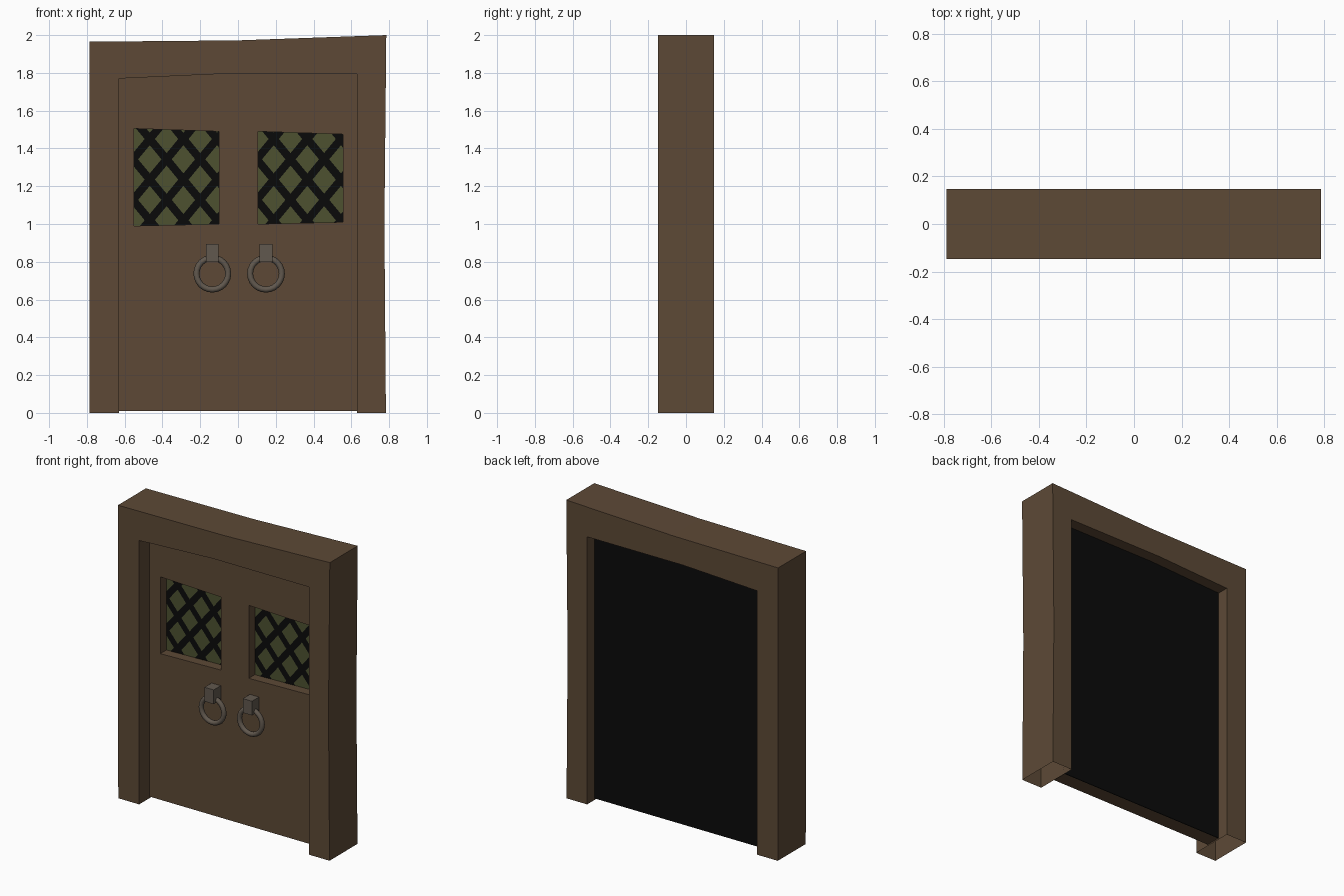
import bpy, bmesh, math
from mathutils import Vector

if "Cube" in bpy.data.objects:
    bpy.data.objects.remove(bpy.data.objects["Cube"])


def material(name, rgb):
    m = bpy.data.materials.new(name)
    lin = [((c / 255 + 0.055) / 1.055) ** 2.4 if c > 10 else c / 255 / 12.92 for c in rgb]
    m.diffuse_color = (*lin, 1)
    m.use_nodes = True
    m.node_tree.nodes["Principled BSDF"].inputs["Base Color"].default_value = m.diffuse_color
    return m


brown = material("brown_wood", (93, 73, 54))
black = material("black", (10, 10, 10))
green = material("dark_green_glass", (77, 81, 48))
grey = material("grey_iron", (97, 88, 78))


def finish(bm, name, mat):
    me = bpy.data.meshes.new(name)
    bm.to_mesh(me)
    bm.free()
    ob = bpy.data.objects.new(name, me)
    bpy.context.collection.objects.link(ob)
    if mat:
        me.materials.append(mat)
    return ob


def slab(name, profile, y0, y1, mat, open_bottom=False):
    """Extrude an x/z outline from y0 to y1."""
    bm = bmesh.new()
    face = bm.faces.new([bm.verts.new((x, y0, z)) for x, z in profile])
    ext = bmesh.ops.extrude_face_region(bm, geom=[face])
    for g in ext["geom"]:
        if isinstance(g, bmesh.types.BMVert):
            g.co.y = y1
    bmesh.ops.recalc_face_normals(bm, faces=bm.faces)
    if open_bottom:
        low = [f for f in bm.faces if all(v.co.z < 0.02 for v in f.verts)]
        bmesh.ops.delete(bm, geom=low, context='FACES')
    return finish(bm, name, mat)


# Crooked door frame, hollow underneath
opening_top = [(-0.63, 1.77), (-0.08, 1.795), (0.63, 1.795)]
slab("door_frame",
     [(-0.785, 0), (-0.787, 1.965), (0, 1.972), (0.785, 2.0), (0.775, 1.0), (0.783, 0), (0.63, 0)]
     + opening_top[::-1] + [(-0.63, 0)],
     -0.148, 0.148, brown, open_bottom=True)

# Door leaf and its black back plate
leaf = [(-0.63, 0.01)] + opening_top + [(0.63, 0.01)]
door = slab("door", leaf, -0.037, 0.064, brown)
slab("door_back", leaf, 0.064, 0.069, black)

# Windows: recess cut in the door, glass plate, diagonal lattice
windows = {
    "left": [(-0.55, 0.99), (-0.55, 1.505), (-0.10, 1.49), (-0.10, 1.0)],
    "right": [(0.106, 1.0), (0.106, 1.49), (0.555, 1.475), (0.555, 1.01)],
}
GLASS_Y = 0.030
STEP_X, STEP_Z, BAR = 0.178, 0.215, 0.042


def lattice(name, quad, node):
    bm = bmesh.new()
    for s in (-1, 1):
        d = Vector((STEP_X, 0, s * STEP_Z)).normalized()
        n = Vector((-d.z, 0, d.x)) * BAR / 2
        for k in range(-4, 5):
            c = Vector((node[0] + k * STEP_X, GLASS_Y - 0.003 - 0.0005 * s, node[1]))
            bm.faces.new([bm.verts.new(p) for p in
                          (c - d * 2 - n, c + d * 2 - n, c + d * 2 + n, c - d * 2 + n)])
    # clip the bars to the window outline
    centre = sum((Vector((x, 0, z)) for x, z in quad), Vector()) / 4
    for i in range(4):
        a, b = (Vector((q[0], 0, q[1])) for q in (quad[i], quad[(i + 1) % 4]))
        e = b - a
        out = Vector((-e.z, 0, e.x))
        if out.dot(centre - a) > 0:
            out = -out
        bmesh.ops.bisect_plane(bm, geom=bm.verts[:] + bm.edges[:] + bm.faces[:],
                               plane_co=a, plane_no=out, clear_outer=True)
    for f in bm.faces:
        f.normal_update()
        if f.normal.y > 0:
            f.normal_flip()
    finish(bm, name, black)


for side, quad in windows.items():
    cutter = slab("cutter_" + side, quad, -0.2, GLASS_Y, None)
    cutter.hide_render = True
    mod = door.modifiers.new("recess", 'BOOLEAN')
    mod.operation, mod.solver, mod.object = 'DIFFERENCE', 'EXACT', cutter
    bpy.context.view_layer.objects.active = door
    bpy.ops.object.modifier_apply(modifier=mod.name)
    bpy.data.objects.remove(cutter)
    slab("glass_" + side, quad, GLASS_Y - 0.002, GLASS_Y, green)
    lattice("lattice_" + side, quad, (quad[0][0] + 0.083, 1.45))

# Ring handles with square mounts
for side, x in (("left", -0.136), ("right", 0.148)):
    slab("handle_mount_" + side,
         [(x - 0.034, 0.80), (x - 0.034, 0.895), (x + 0.034, 0.895), (x + 0.034, 0.80)],
         -0.112, -0.035, grey)
    bpy.ops.mesh.primitive_torus_add(location=(x, -0.075, 0.737), rotation=(math.pi / 2, 0, 0),
                                     major_radius=0.084, minor_radius=0.016,
                                     major_segments=24, minor_segments=10)
    ring = bpy.context.object
    ring.name = "handle_ring_" + side
    ring.data.materials.append(grey)
    bpy.ops.object.shade_smooth()
